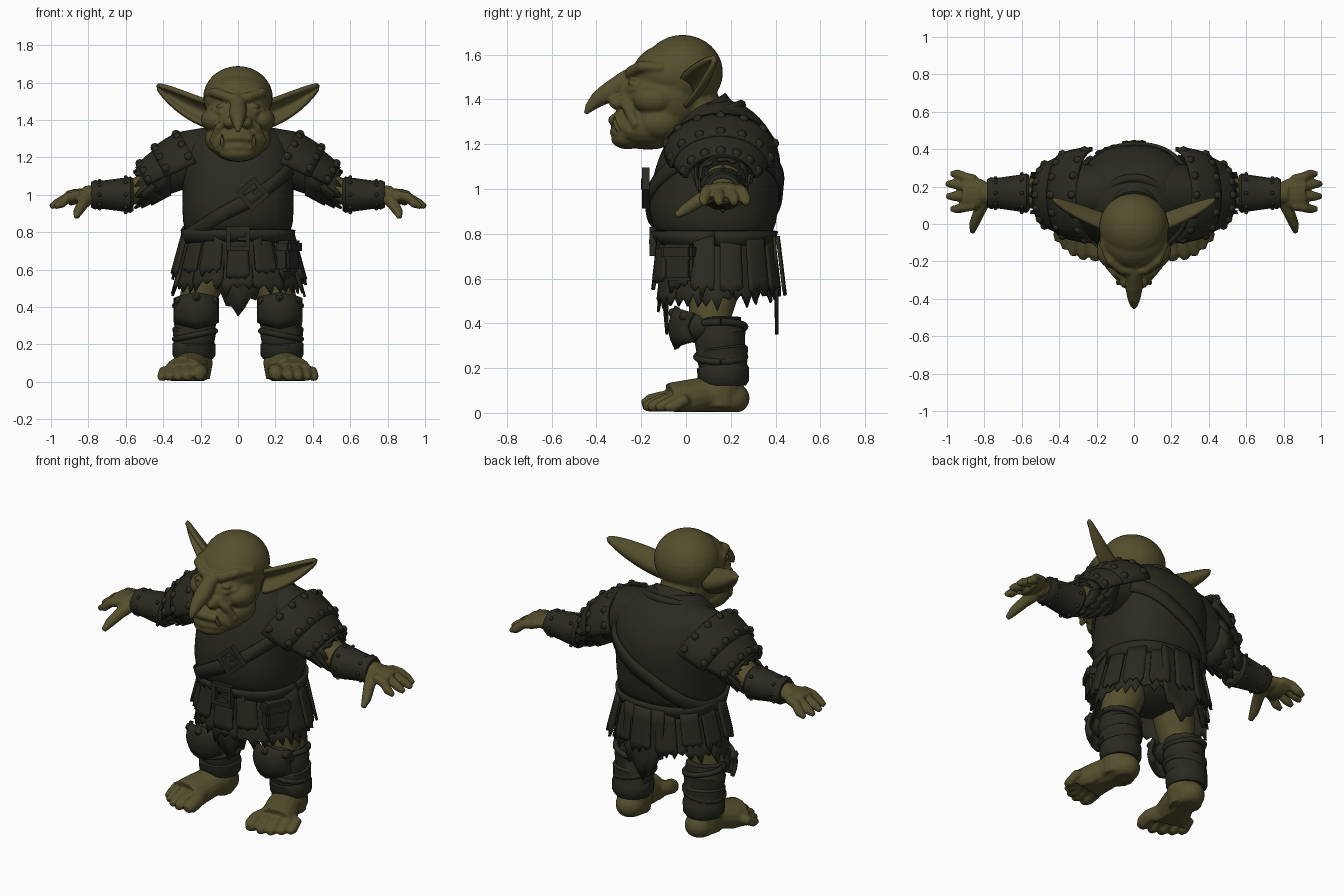
import bpy, bmesh, random
from math import sin, cos, pi, radians, copysign
from mathutils import Vector, Matrix, Euler

random.seed(4)
default_cube = bpy.data.objects.get("Cube")
if default_cube:
    bpy.data.objects.remove(default_cube)


def material(name, colour):
    mat = bpy.data.materials.new(name)
    mat.use_nodes = True
    mat.diffuse_color = colour
    mat.node_tree.nodes["Principled BSDF"].inputs["Base Color"].default_value = colour
    return mat


skin = material("olive skin", (.09, .078, .026, 1))
leather = material("dark leather", (.023, .023, .015, 1))


# ---------- helpers ----------
def finish(name, bm, mat, mirror=False, voxel=0, thick=0, smooth=0, subdiv=0):
    """Turn a bmesh into a shaded object with the usual modifiers."""
    bmesh.ops.recalc_face_normals(bm, faces=bm.faces[:])
    for face in bm.faces:
        face.smooth = True
    for edge in bm.edges:
        edge.smooth = len(edge.link_faces) < 2 or edge.calc_face_angle(0) < .8
    mesh = bpy.data.meshes.new(name)
    bm.to_mesh(mesh)
    bm.free()
    mesh.materials.append(mat)
    ob = bpy.data.objects.new(name, mesh)
    bpy.context.collection.objects.link(ob)
    if subdiv:
        ob.modifiers.new("Subdivide", "SUBSURF").levels = subdiv
        ob.modifiers["Subdivide"].render_levels = subdiv
    if thick:
        solid = ob.modifiers.new("Thickness", "SOLIDIFY")
        solid.thickness, solid.offset = thick, 0
    if mirror:
        ob.modifiers.new("Mirror", "MIRROR").use_mirror_merge = False
    if voxel:
        remesh = ob.modifiers.new("Blend", "REMESH")
        remesh.mode, remesh.voxel_size, remesh.use_smooth_shade = "VOXEL", voxel, True
        ob.modifiers.new("Soften", "SMOOTH").iterations = smooth
    return ob


def ball(bm, centre, radii, segments=20):
    matrix = Matrix.Translation(centre) @ Matrix.Diagonal((*radii, 1))
    bmesh.ops.create_uvsphere(bm, u_segments=segments, v_segments=max(4, segments // 2),
                              radius=1, matrix=matrix)


def box(bm, centre, size, turn=(0, 0, 0)):
    matrix = Matrix.LocRotScale(Vector(centre), Euler(turn), Vector(size))
    bmesh.ops.create_cube(bm, size=1, matrix=matrix)


def skin_rings(bm, rings):
    """Bridge rings of points and cap both ends."""
    rings = [[bm.verts.new(p) for p in ring] for ring in rings]
    for low, high in zip(rings, rings[1:]):
        for i in range(len(low)):
            j = (i + 1) % len(low)
            bm.faces.new((low[i], low[j], high[j], high[i]))
    bm.faces.new(rings[0])
    bm.faces.new(rings[-1])


def tube(bm, path, flat=1, sides=16, up=(0, 0, 1)):
    """Sweep an ellipse along (x, y, z, radius) points."""
    spots = [Vector(p[:3]) for p in path]
    rings = []
    for i, p in enumerate(path):
        along = (spots[min(i + 1, len(path) - 1)] - spots[max(i - 1, 0)]).normalized()
        side = along.cross(Vector(up)).normalized()
        over = side.cross(along)
        turns = [2 * pi * k / sides for k in range(sides)]
        rings.append([spots[i] + p[3] * (side * cos(a) + over * sin(a) * flat) for a in turns])
    skin_rings(bm, rings)


def sheet(bm, shape, columns, rows):
    """Open grid from shape(u, v)."""
    grid = [[bm.verts.new(shape(u / columns, v / rows)) for v in range(rows + 1)]
            for u in range(columns + 1)]
    for a, b in zip(grid, grid[1:]):
        for v in range(rows):
            bm.faces.new((a[v], b[v], b[v + 1], a[v + 1]))


def mix(a, b, t):
    return a + (b - a) * t


# ---------- head ----------
bm = bmesh.new()
ball(bm, (0, -.015, 1.52), (.186, .18, .168), 32)
ball(bm, (0, -.07, 1.51), (.184, .17, .14), 32)
ball(bm, (0, -.09, 1.41), (.178, .185, .18), 32)
ball(bm, (0, -.15, 1.41), (.14, .145, .13))
ball(bm, (0, -.17, 1.275), (.152, .165, .1))
ball(bm, (0, -.2, 1.315), (.115, .135, .06))
ball(bm, (0, -.26, 1.225), (.1, .075, .048))
ball(bm, (.115, -.14, 1.4), (.084, .1, .07))
ball(bm, (.1, -.12, 1.3), (.077, .1, .08))
tube(bm, [(0, .15, 1.25, .13), (0, .05, 1.33, .125), (0, 0, 1.45, .12)], up=(0, 1, 0))
# brow, hooked nose, nostrils, folds and lips
tube(bm, [(0, -.25, 1.51, .026), (.06, -.245, 1.522, .027), (.125, -.198, 1.548, .026), (.17, -.1, 1.54, .02)])
tube(bm, [(0, -.2, 1.53, .034), (0, -.265, 1.49, .042), (0, -.335, 1.435, .048),
          (0, -.395, 1.4, .036), (0, -.43, 1.365, .023), (0, -.45, 1.335, .009)])
ball(bm, (.045, -.3, 1.385), (.034, .045, .032))
tube(bm, [(.045, -.285, 1.41, .022), (.1, -.26, 1.36, .024), (.138, -.22, 1.28, .02)])
tube(bm, [(0, -.328, 1.308, .022), (.06, -.312, 1.303, .021), (.125, -.245, 1.25, .014)])
tube(bm, [(0, -.322, 1.256, .021), (.06, -.305, 1.251, .02), (.115, -.245, 1.235, .012)])
ball(bm, (.085, -.238, 1.474), (.034, .022, .014))
tube(bm, [(.04, -.262, 1.445, .01), (.09, -.25, 1.44, .012), (.14, -.2, 1.455, .01)])
finish("head", bm, skin, mirror=True, voxel=.008, smooth=2)

bm = bmesh.new()
tube(bm, [(.08, -.295, 1.26, .014), (.085, -.317, 1.29, .011), (.085, -.32, 1.325, .002)], sides=8)
finish("tusk", bm, skin, mirror=True)


def ear_shape(u, v):
    v = 2 * v - 1
    width = .08 * (1 - u) ** .8 * (.85 + .75 * u)
    spine = Vector((mix(.15, .445, u), .025 + .11 * u, 1.43 + .1 * u + .06 * u * u))
    return spine + Vector((-.02 * v, -.12 * v, 1 * v)) * width + Vector((.2, -1, 0)) * width * (v * v - .3)


bm = bmesh.new()
sheet(bm, ear_shape, 8, 6)
bmesh.ops.remove_doubles(bm, verts=bm.verts[:], dist=.0005)
finish("ear", bm, skin, mirror=True, thick=.022, subdiv=1)

# ---------- torso: height, half width, front, back ----------
TORSO = [(.74, .28, -.11, .375), (.85, .295, -.16, .405), (.95, .3, -.17, .415), (1.05, .295, -.15, .425),
         (1.15, .3, -.12, .425), (1.25, .29, -.07, .385), (1.32, .24, -.02, .33), (1.37, .16, .02, .27), (1.4, .08, .08, .2)]


def torso_point(angle, z, out=0):
    z = min(max(z, TORSO[0][0]), TORSO[-1][0])
    for low, high in zip(TORSO, TORSO[1:]):
        if z <= high[0]:
            break
    t = (z - low[0]) / (high[0] - low[0])
    half, front, back = (mix(low[i], high[i], t) for i in (1, 2, 3))
    round_off = lambda w: copysign(abs(w) ** .85, w)
    return Vector(((half + out) * round_off(cos(angle)),
                   (front + back) / 2 + ((back - front) / 2 + out) * round_off(sin(angle)), z))


bm = bmesh.new()
skin_rings(bm, [[torso_point(2 * pi * k / 40, row[0]) for k in range(40)] for row in TORSO])
finish("tunic", bm, leather, subdiv=1)
bm = bmesh.new()
tube(bm, [(.1, .17, 1.22, .15), (.26, .165, 1.19, .155), (.36, .165, 1.14, .13), (.43, .165, 1.1, .115), (.5, .165, 1.06, .1)])
finish("tunic_sleeve", bm, leather, mirror=True)


def band(name, height, width, out):
    bm = bmesh.new()
    sheet(bm, lambda u, v: torso_point(2 * pi * u, height(2 * pi * u) + width * (v - .5), out), 56, 2)
    finish(name, bm, leather, thick=.018)


band("belt", lambda a: .78, .065, .008)
band("chest_strap", lambda a: .97 + .2 * cos(a) + .03 * sin(a), .085, .006)
bm = bmesh.new()
tube(bm, [(.175 * cos(a), .09 + .155 * sin(a), 1.31 + .065 * sin(a), .024)
          for a in [k * pi / 14 for k in range(29)]], sides=8)
finish("collar", bm, leather)
bm = bmesh.new()
tube(bm, [(0, .16, 1.27, .145), (0, .11, 1.31, .14), (0, .075, 1.365, .133)], flat=.9, up=(0, 1, 0))
finish("neck_wrap", bm, leather)


def buckle(name, centre, size, turn):
    bm = bmesh.new()
    frame = Matrix.LocRotScale(Vector(centre), Euler((0, turn, 0)), None)
    for side in (-1, 1):
        box(bm, (side * size, 0, 0), (.026, .035, 2 * size + .026))
        box(bm, (0, 0, side * size), (2 * size, .035, .026))
    box(bm, (size / 2, -.005, 0), (size, .03, .02))
    bmesh.ops.transform(bm, matrix=frame, verts=bm.verts[:])
    finish(name, bm, leather)


buckle("belt_buckle", (0, -.145, .765), .052, 0)
buckle("chest_buckle", (.08, -.18, 1.005), .052, radians(-40))


# ---------- skirt ----------
def skirt_strip(bm, angle, spread, bottom, out, jag):
    teeth = [random.uniform(0, jag) if k % 2 else jag + random.uniform(0, .02) for k in range(7)]

    def shape(u, v):
        a, drop = angle + spread * (u - .5), .79 - bottom
        z = .79 - v * (drop - (teeth[round(u * 6)] if v == 1 else 0))
        flare = (.79 - z) / .29
        return ((.265 + .08 * flare + out) * cos(a), .14 + (.24 + .035 * flare + out) * sin(a), z)
    sheet(bm, shape, 6, 4)


bm = bmesh.new()
for k in range(12):
    skirt_strip(bm, k * pi / 6, .56, .44 + random.uniform(0, .04), -.012 * (k % 2), .06)
finish("ragged_underskirt", bm, leather, thick=.012)
bm = bmesh.new()
for k in range(14):
    skirt_strip(bm, (k + .5) * pi / 7, .36, .51 + random.uniform(0, .05), .02 + .012 * (k % 2), .035)
finish("skirt_strips", bm, leather, thick=.014)
bm = bmesh.new()
for y, lean in ((-.125, .04), (.395, .01)):
    sheet(bm, lambda u, v: (.26 * (u - .5), y + lean * v, .79 - v * (.44 - .32 * abs(u - .5) * (1 + .3 * sin(20 * u)))), 8, 4)
finish("loincloths", bm, leather, thick=.014)
bm = bmesh.new()
ball(bm, (0, .14, .67), (.24, .2, .14))
finish("breeches", bm, leather)
bm = bmesh.new()
box(bm, (.265, -.02, .67), (.08, .14, .16), (0, 0, -.5))
box(bm, (.27, -.025, .72), (.095, .155, .07), (0, 0, -.5))
bmesh.ops.bevel(bm, geom=bm.edges[:], offset=.014, segments=2, affect="EDGES")
finish("pouch", bm, leather)

# ---------- arms and hands ----------
bm = bmesh.new()
tube(bm, [(.3, .17, 1.17, .08), (.4, .17, 1.11, .08), (.53, .165, 1.025, .082), (.62, .165, 1, .085),
          (.78, .165, 1, .06), (.82, .165, .998, .058)], flat=.85)
tube(bm, [(.78, .165, 1, .058), (.83, .165, .998, .08), (.87, .168, .99, .092), (.91, .17, .98, .09)], flat=.45)
for base, tip, length in ((.235, .268, .965), (.19, .215, .99), (.145, .148, .988), (.1, .08, .965)):
    tube(bm, [(.85, base, .998, .028), (.91, mix(base, tip, .5), .985, .027),
              (length - .02, tip, .952, .025), (length + .014, tip, .935, .014)], sides=10)
tube(bm, [(.8, .13, .985, .038), (.83, .06, .95, .032), (.855, 0, .91, .027), (.865, -.045, .88, .014)], sides=10)
finish("arm", bm, skin, mirror=True, voxel=.007, smooth=2)

bm = bmesh.new()
tube(bm, [(.56, .165, 1, .094), (.575, .165, 1, .106), (.6, .165, 1, .1), (.74, .165, 1, .08),
          (.765, .165, 1, .086), (.785, .165, 1, .074)], flat=.92)
for x, r in ((.6, .102), (.74, .08)):
    for k in range(8):
        a = k * pi / 4
        ball(bm, (x, .165 + r * cos(a), 1 + r * .92 * sin(a)), (.011, .011, .011), 8)
finish("bracer", bm, leather, mirror=True)


# ---------- shoulder plates, layered over the arm ----------
def shoulder(u, v, grow=0, reach=1.5):
    a = (v - .5) * 2 * reach
    centre = Vector((mix(.215, .475, u), .155, mix(1.16, 1.035, u)))
    lift, wide = mix(.19, .14, u * u) + grow, mix(.24, .165, u * u) + grow
    return centre + Vector((.48, 0, .87)) * lift * cos(a) + Vector((0, wide * sin(a), 0))


bm = bmesh.new()
sheet(bm, lambda u, v: shoulder(u * .62, v, .006), 4, 18)
sheet(bm, lambda u, v: shoulder(mix(.5, 1, u), v, -.008, 1.45), 4, 18)
for u, grow in ((.08, .01), (.54, .01), (.93, -.004)):
    for k in range(7):
        ball(bm, shoulder(u, .08 + .14 * k, grow), (.013, .013, .013), 8)
finish("shoulder_plate", bm, leather, mirror=True, thick=.022)


def cuff(u, v, start, radius):
    """Torn cloth ring around the upper arm."""
    a, s = 2 * pi * v, start + u * random.uniform(.05, .11)
    return (s, .165 + radius * cos(a), 1.325 - .54 * s + radius * (.95 * sin(a)))


bm = bmesh.new()
for start, radius in ((.36, .135), (.41, .122), (.45, .106)):
    sheet(bm, lambda u, v: cuff(u, v, start, radius), 1, 36)
finish("ragged_sleeve", bm, leather, mirror=True, thick=.012)

# ---------- legs and feet ----------
bm = bmesh.new()
tube(bm, [(.14, .14, .68, .12), (.19, .12, .52, .11), (.22, .11, .42, .095), (.235, .16, .2, .085), (.235, .17, .08, .08)], up=(0, 1, 0))
finish("leg", bm, skin, mirror=True)

bm = bmesh.new()
tube(bm, [(.23, .25, .055, .06), (.235, .17, .075, .088), (.25, .08, .08, .094), (.278, 0, .062, .1), (.292, -.06, .045, .108)], flat=.85)
ball(bm, (.23, .185, .065), (.085, .1, .08))
tube(bm, [(.235, .16, .15, .095), (.235, .15, .1, .1), (.24, .15, .02, .09)], up=(0, 1, 0))
for x, tip, r in ((.2, -.17, .042), (.265, -.165, .033), (.317, -.145, .031), (.362, -.11, .029), (.4, -.07, .027)):
    tube(bm, [(mix(x, .28, .4), 0, .065, r), (x, tip + .06, .055, r), (x + .005, tip + .01, r, r), (x + .008, tip - .025, r * .8, r * .55)], sides=12)
for vert in bm.verts:
    vert.co.z = max(vert.co.z, .004)
finish("foot", bm, skin, mirror=True, voxel=.008, smooth=2)

bm = bmesh.new()
tube(bm, [(.225, .14, .43, .09), (.225, .14, .42, .105), (.228, .145, .36, .108), (.23, .15, .35, .116), (.23, .155, .29, .11),
          (.233, .16, .28, .118), (.235, .165, .21, .108), (.235, .165, .2, .116), (.235, .167, .14, .114), (.235, .167, .122, .1)], up=(0, 1, 0), sides=20)
for lean, z in ((.2, .385), (-.2, .25)):
    loop = [k * pi / 8 for k in range(17)]
    tube(bm, [(.23 + .108 * cos(a), .155 + .108 * sin(a), z + .11 * lean * cos(a), .016) for a in loop], sides=8)
finish("shin_wraps", bm, leather, mirror=True)


def knee_shape(u, v):
    a = (u - .5) * 2.5
    drop = .19 - .13 * abs(u - .5)
    return (.222 + .118 * sin(a), .075 - .115 * cos(a) - .03 * sin(pi * v), .475 - .06 * abs(u - .5) - v * drop)


bm = bmesh.new()
sheet(bm, knee_shape, 8, 4)
for u in (.12, .5, .88):
    ball(bm, knee_shape(u, .15), (.012, .016, .012), 8)
finish("knee_guard", bm, leather, mirror=True, thick=.022)
bm = bmesh.new()
ball(bm, (.222, .06, .385), (.1, .095, .075))
finish("knee_padding", bm, leather, mirror=True)
